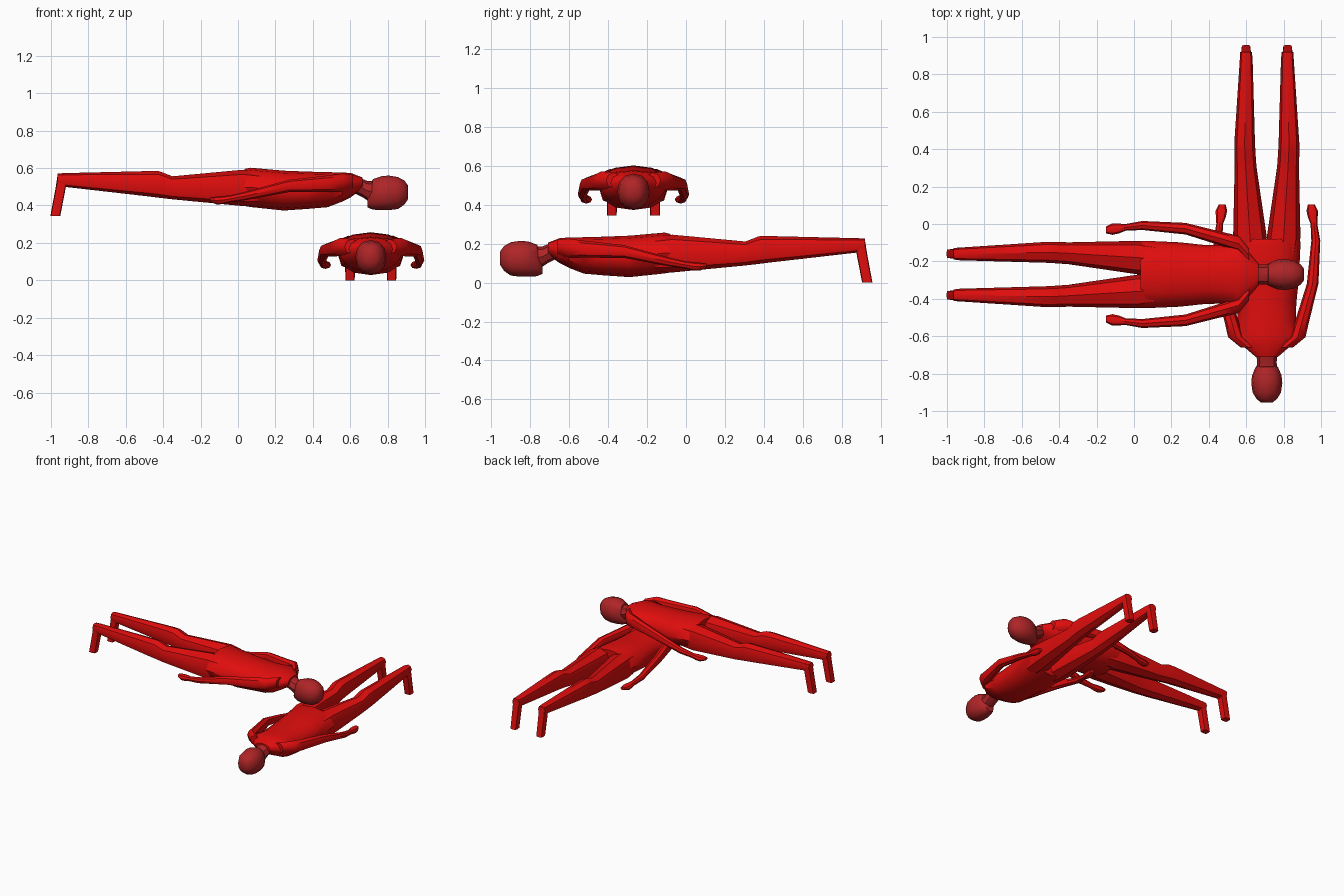
import bpy, bmesh, math

if "Cube" in bpy.data.objects:
    bpy.data.objects.remove(bpy.data.objects["Cube"])


def material(name, rgb):
    m = bpy.data.materials.new(name)
    m.diffuse_color = (*rgb, 1)
    m.use_nodes = True
    m.node_tree.nodes["Principled BSDF"].inputs["Base Color"].default_value = m.diffuse_color
    return m


RED = material("bright_red", (0.75, 0.004, 0.004))
DARK = material("muted_red", (0.43, 0.018, 0.02))


def loft(name, rings, mat, place, side=1, n=8, power=1.0, axis="u"):
    """Closed skin over rings of (station, w0, w1, a0, a1).
    w is lateral; for axis 'u' stations run along the body and a is height,
    for axis 'z' stations are heights and a runs along the body."""
    bm = bmesh.new()
    loops = []
    for s, w0, w1, a0, a1 in rings:
        loop = []
        for i in range(n):
            t = math.tau * i / n
            c, d = math.cos(t), math.sin(t)
            c = math.copysign(abs(round(c, 6)) ** power, c)
            d = math.copysign(abs(round(d, 6)) ** power, d)
            w = side * ((w0 + w1) / 2 + c * (w1 - w0) / 2)
            a = (a0 + a1) / 2 + d * (a1 - a0) / 2
            loop.append(bm.verts.new((w, s, a) if axis == "u" else (w, a, s)))
        loops.append(loop)
    for p, q in zip(loops, loops[1:]):
        for i in range(n):
            j = (i + 1) % n
            bm.faces.new((p[i], p[j], q[j], q[i]))
    bm.faces.new(loops[0])
    bm.faces.new(loops[-1])
    bmesh.ops.recalc_face_normals(bm, faces=bm.faces)
    me = bpy.data.meshes.new(name)
    bm.to_mesh(me)
    bm.free()
    me.materials.append(mat)
    ob = bpy.data.objects.new(name, me)
    bpy.context.collection.objects.link(ob)
    ob.location, ob.rotation_euler = place[0], (0, 0, place[1])
    bpy.ops.object.select_all(action="DESELECT")
    ob.select_set(True)
    bpy.context.view_layer.objects.active = ob
    bpy.ops.object.shade_smooth_by_angle(angle=math.radians(40))
    return ob


def sym(rows):
    """Rings centred on the body: (station, half width, low, high)."""
    return [(s, -h, h, lo, hi) for s, h, lo, hi in rows]


def centred(rows):
    """Rings given by centre and radii: (station, w, z, rw, rz)."""
    return [(s, w - rw, w + rw, z - rz, z + rz) for s, w, z, rw, rz in rows]


TORSO = sym([
    (0.08, 0.178, 0.052, 0.250), (0.11, 0.18, 0.047, 0.257),
    (0.29, 0.172, 0.028, 0.241), (0.42, 0.158, 0.037, 0.236),
    (0.525, 0.155, 0.046, 0.233), (0.60, 0.175, 0.075, 0.232),
    (0.65, 0.13, 0.10, 0.228), (0.71, 0.06, 0.145, 0.205)])
NECK = sym([(0.67, 0.055, 0.12, 0.205), (0.71, 0.054, 0.10, 0.197),
            (0.74, 0.053, 0.08, 0.185), (0.79, 0.055, 0.07, 0.185)])
HEAD = sym([
    (0.737, 0.034, 0.045, 0.10), (0.765, 0.06, 0.033, 0.195),
    (0.81, 0.079, 0.03, 0.211), (0.85, 0.083, 0.03, 0.215),
    (0.90, 0.076, 0.036, 0.207), (0.935, 0.055, 0.06, 0.188),
    (0.955, 0.03, 0.09, 0.16)])
LEG = [
    (0.16, 0.005, 0.165, 0.055, 0.235), (0.07, 0.0, 0.18, 0.052, 0.246),
    (-0.305, 0.055, 0.172, 0.088, 0.211), (-0.375, 0.06, 0.174, 0.096, 0.238),
    (-0.43, 0.063, 0.174, 0.103, 0.239), (-0.885, 0.076, 0.144, 0.155, 0.228),
    (-0.92, 0.08, 0.142, 0.165, 0.226)]
FOOT = [(0.215, 0.084, 0.138, -0.92, -0.865),
        (0.15, 0.084, 0.138, -0.93, -0.876),
        (0.0, 0.086, 0.136, -0.958, -0.905)]
ARM = centred([
    (0.66, 0.10, 0.18, 0.04, 0.04), (0.605, 0.165, 0.178, 0.042, 0.048),
    (0.53, 0.186, 0.172, 0.038, 0.044), (0.32, 0.245, 0.16, 0.031, 0.033),
    (0.09, 0.262, 0.107, 0.024, 0.023), (0.0, 0.252, 0.09, 0.018, 0.019),
    (-0.035, 0.246, 0.084, 0.026, 0.022), (-0.07, 0.243, 0.082, 0.031, 0.021),
    (-0.105, 0.238, 0.086, 0.018, 0.012)])

# Two identical prone figures, the upper one turned a quarter
PLACES = {"lower": ((0.71, 0, 0), math.pi),
          "upper": ((-0.045, -0.27, 0.345), -math.pi / 2)}

for tag, place in PLACES.items():
    loft(tag + "_torso", TORSO, RED, place, n=12, power=0.9)
    loft(tag + "_neck", NECK, DARK, place)
    loft(tag + "_head", HEAD, DARK, place, n=12, power=0.9)
    for label, side in (("left", 1), ("right", -1)):
        name = tag + "_" + label
        loft(name + "_leg", LEG, RED, place, side, power=0.85)
        loft(name + "_foot", FOOT, RED, place, side, power=0.4, axis="z")
        loft(name + "_arm", ARM, RED, place, side)
